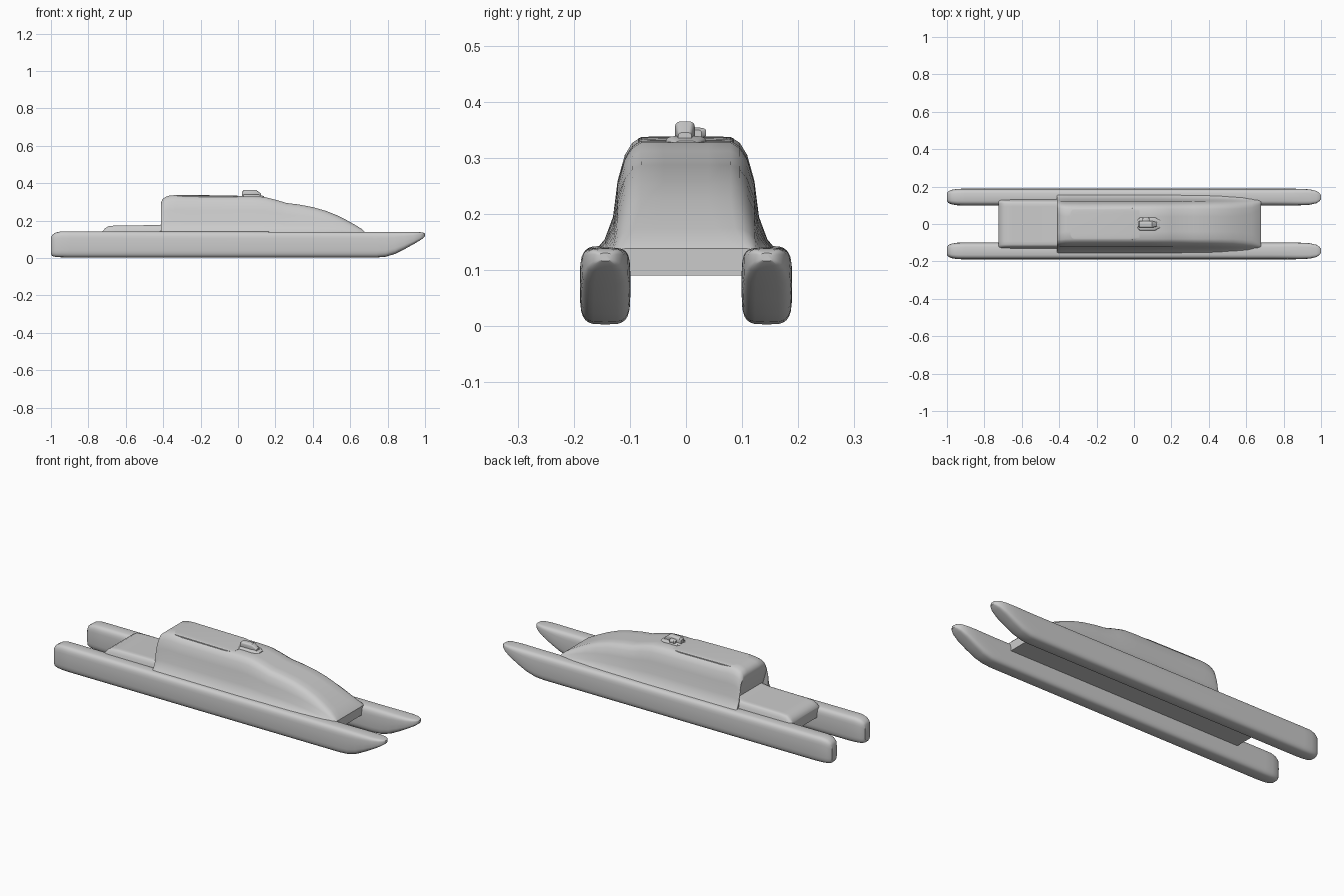
import bpy, bmesh, math

if "Cube" in bpy.data.objects:
    bpy.data.objects.remove(bpy.data.objects["Cube"])


def make_object(name, bm, angle=35):
    bmesh.ops.recalc_face_normals(bm, faces=bm.faces)
    mesh = bpy.data.meshes.new(name)
    bm.to_mesh(mesh)
    bm.free()
    ob = bpy.data.objects.new(name, mesh)
    bpy.context.collection.objects.link(ob)
    bpy.ops.object.select_all(action='DESELECT')
    ob.select_set(True)
    bpy.context.view_layer.objects.active = ob
    bpy.ops.object.shade_smooth_by_angle(angle=math.radians(angle))
    return ob


def loft(name, rings, angle=35):
    """Skin a list of closed rings of 3D points and cap both ends."""
    bm = bmesh.new()
    rows = [[bm.verts.new(p) for p in ring] for ring in rings]
    n = len(rows[0])
    for a, b in zip(rows, rows[1:]):
        for i in range(n):
            j = (i + 1) % n
            bm.faces.new((a[i], a[j], b[j], b[i]))
    bm.faces.new(rows[0])
    bm.faces.new(rows[-1])
    return make_object(name, bm, angle)


def rounded_ring(x, yc, half, z0, z1, n=28, power=0.5):
    """Rounded-rectangle cross-section across x."""
    ring = []
    for i in range(n):
        a = math.tau * i / n
        c, s = math.cos(a), math.sin(a)
        ring.append((x, yc + half * math.copysign(abs(c) ** power, c),
                     (z0 + z1) / 2 + (z1 - z0) / 2 * math.copysign(abs(s) ** power, s)))
    return ring


# Twin hulls: x, bottom, top, half width
hull = [(-1.0, .02, .112, .022), (-.992, .01, .125, .032), (-.975, .006, .136, .039),
        (-.945, .004, .143, .044), (-.9, .003, .143, .045), (.74, .003, .14, .045),
        (.79, .007, .14, .045), (.84, .022, .14, .045), (.89, .047, .14, .044),
        (.94, .075, .139, .041), (.975, .096, .138, .033), (.992, .108, .135, .022),
        (1.0, .116, .13, .01)]
for side, label in ((-1, "right"), (1, "left")):
    loft(label + "_hull", [rounded_ring(x, side * .144, w, a, b) for x, a, b, w in hull])

# Bridge deck and cabin: half cross-section as y and height fraction above the deck base
half_section = [(.15, 0), (.161, .05), (.145, .14), (.13, .33), (.122, .63),
                (.109, .85), (.096, .95), (.08, 1), (.04, 1)]


def body_ring(x, top, k, recess=0.0):
    base = .125
    pts = [(.13, .09)]
    for y, f in half_section:
        if y < .128:
            y = .128 - (.128 - y) * k
        pts.append((y, base + (top - base) * f))
    ring = [(x + (recess if i > 5 else 0), y, z) for i, (y, z) in enumerate(pts)]
    return ring + [(px, -y, z) for px, y, z in reversed(ring)]


# x, top height, shoulder rounding
stations = [(-.725, .142, .4), (-.71, .16, .4), (-.69, .171, .4), (-.65, .174, .4),
            (-.43, .176, .4), (-.41, .182, .4), (-.412, .29, .85), (-.406, .312, .9),
            (-.39, .326, .95), (-.365, .334, 1), (-.33, .337, 1), (-.28, .332, 1),
            (0, .33, 1), (.08, .33, 1), (.14, .327, 1), (.2, .312, 1), (.26, .294, 1),
            (.32, .287, 1), (.4, .272, 1), (.47, .252, 1), (.53, .228, 1),
            (.58, .203, .95), (.63, .175, .85), (.665, .153, .6), (.68, .138, .4)]
loft("cabin_and_bridge_deck",
     [body_ring(x, t, k, .03 if i == 5 else 0) for i, (x, t, k) in enumerate(stations)], 40)

# Low raised roof panel
loft("roof_panel", [rounded_ring(x, 0, w, .318, z, power=.35) for x, w, z in
                    ((-.365, .08, .332), (-.33, .086, .338), (-.02, .086, .334), (.03, .08, .331))])

# Stubby mast on the roof: foot, post and short side arm
loft("mast_foot", [rounded_ring(x, 0, w, .31, z) for x, w, z in
                   ((.015, .02, .33), (.03, .036, .339), (.11, .036, .339), (.14, .02, .33))])
loft("mast_head", [rounded_ring(x, -.002, w, .325, z) for x, w, z in
                   ((.022, .013, .355), (.03, .018, .363), (.095, .018, .365), (.122, .012, .345))])
loft("mast_arm", [rounded_ring(x, .008, w, .335, z) for x, w, z in
                  ((.045, .02, .35), (.052, .028, .354), (.075, .028, .354), (.082, .02, .35))])
